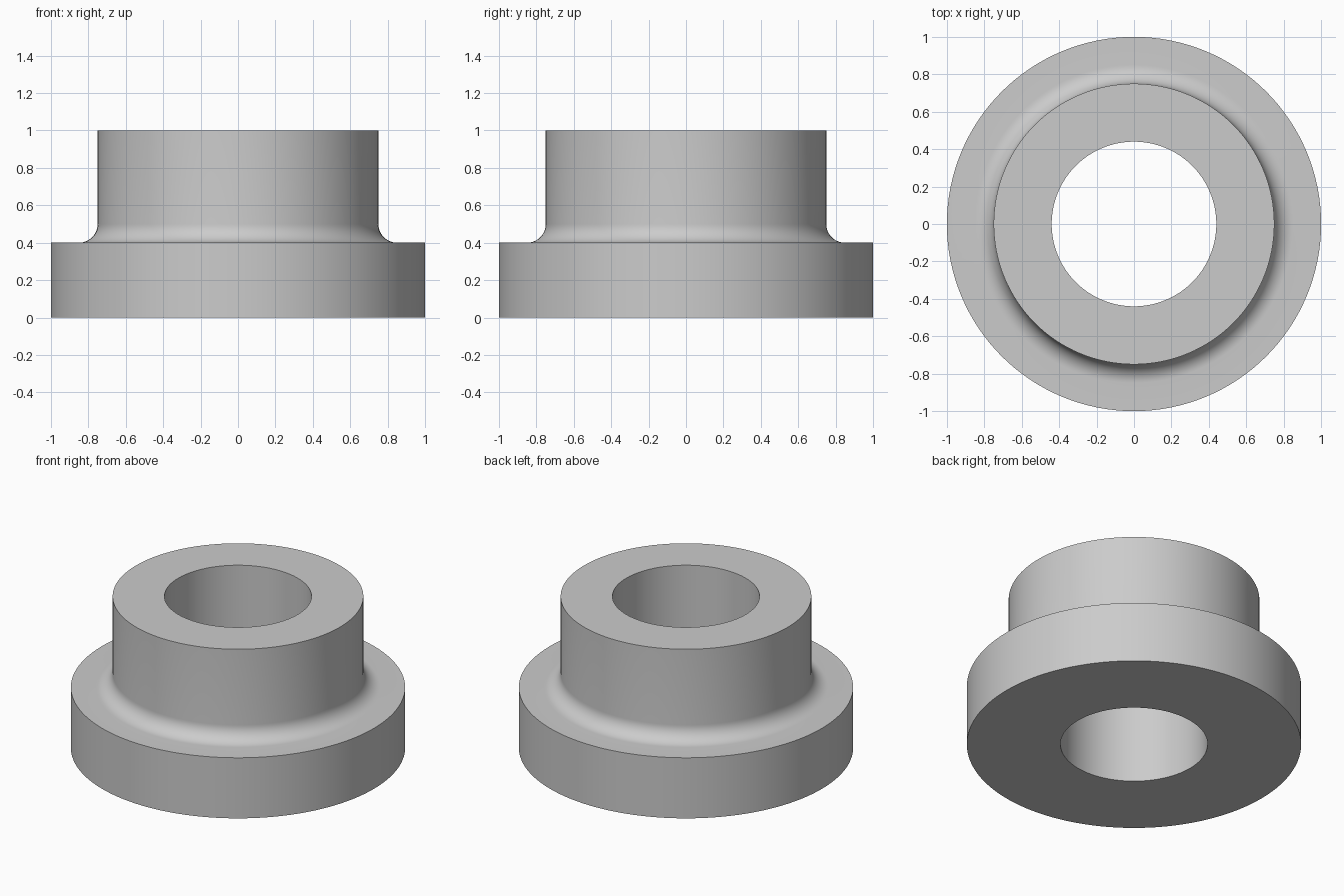
import bpy
import bmesh
import math

if "Cube" in bpy.data.objects:
    bpy.data.objects.remove(bpy.data.objects["Cube"], do_unlink=True)

SEGMENTS = 128
BORE_R, COLLAR_R, FLANGE_R = 0.44, 0.75, 1.0
FLANGE_H, TOTAL_H, FILLET = 0.4, 1.0, 0.1
FILLET_STEPS = 12

# Plain grey material
grey = bpy.data.materials.new("plain_grey")
grey.use_nodes = True
grey.diffuse_color = (0.6, 0.6, 0.6, 1)
grey.node_tree.nodes["Principled BSDF"].inputs["Base Color"].default_value = grey.diffuse_color

# Cross-section: bore, flange, concave fillet, collar
profile = [(BORE_R, 0), (FLANGE_R, 0), (FLANGE_R, FLANGE_H)]
for i in range(FILLET_STEPS + 1):
    a = math.pi / 2 * i / FILLET_STEPS
    profile.append((COLLAR_R + FILLET * (1 - math.sin(a)),
                    FLANGE_H + FILLET * (1 - math.cos(a))))
profile += [(COLLAR_R, TOTAL_H), (BORE_R, TOTAL_H)]

# Revolve the closed section around z
bm = bmesh.new()
verts = [bm.verts.new((r, 0, z)) for r, z in profile]
edges = [bm.edges.new((v, verts[(i + 1) % len(verts)])) for i, v in enumerate(verts)]
bmesh.ops.spin(bm, geom=verts + edges, cent=(0, 0, 0), axis=(0, 0, 1),
               angle=math.tau, steps=SEGMENTS, use_merge=False)
bmesh.ops.remove_doubles(bm, verts=bm.verts[:], dist=0.0001)
bmesh.ops.recalc_face_normals(bm, faces=bm.faces[:])

mesh = bpy.data.meshes.new("flanged_bushing")
bm.to_mesh(mesh)
bm.free()
mesh.materials.append(grey)
bushing = bpy.data.objects.new("flanged_bushing", mesh)
bpy.context.collection.objects.link(bushing)

# Smooth curved walls, crisp rims
bpy.ops.object.select_all(action="DESELECT")
bushing.select_set(True)
bpy.context.view_layer.objects.active = bushing
bpy.ops.object.shade_smooth_by_angle(angle=math.radians(30))
